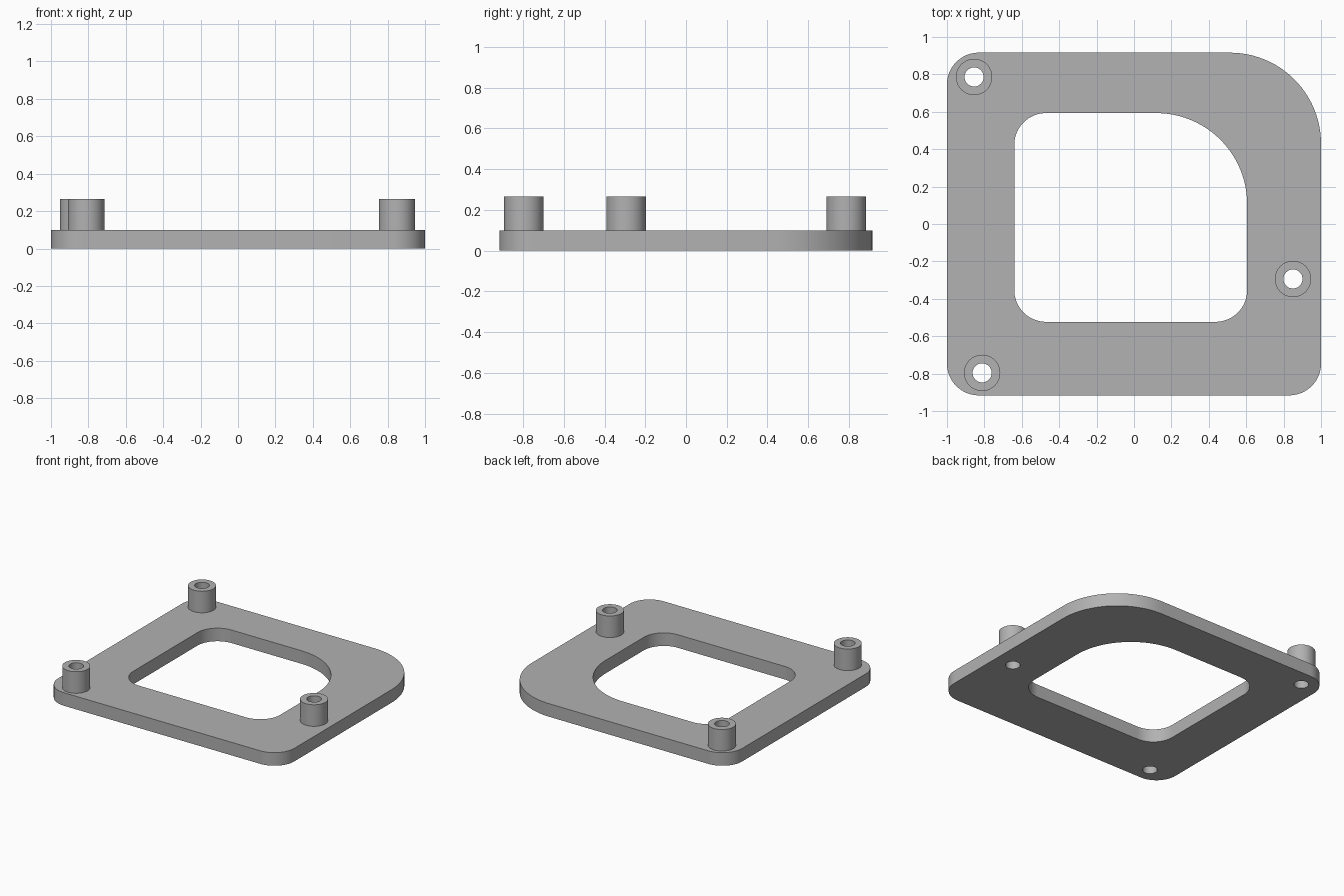
import bpy, bmesh
from math import sin, cos, pi

cube = bpy.data.objects.get("Cube")
if cube:
    bpy.data.objects.remove(cube, do_unlink=True)

PLATE_TOP, POST_TOP = 0.1, 0.265
POST_R, HOLE_R = 0.097, 0.051
POSTS = {"back_right_post": (-0.855, 0.786),
         "front_right_post": (-0.812, -0.796),
         "left_post": (0.85, -0.294)}

grey = bpy.data.materials.new("plain_grey")
grey.use_nodes = True
colour = (0.445, 0.445, 0.445, 1)
grey.diffuse_color = colour
grey.node_tree.nodes["Principled BSDF"].inputs["Base Color"].default_value = colour


def circle(cx, cy, r, n=48):
    return [(cx + r * cos(2 * pi * i / n), cy + r * sin(2 * pi * i / n)) for i in range(n)]


def rounded_outline(x0, x1, y0, y1, small, big, n=24):
    """Rectangle with three small rounded corners and one large one at +x +y."""
    corners = [(x1, y1, -1, -1, big), (x0, y1, 1, -1, small),
               (x0, y0, 1, 1, small), (x1, y0, -1, 1, small)]
    points = []
    for k, (x, y, sx, sy, r) in enumerate(corners):
        for i in range(n + 1):
            a = (k + i / n) * pi / 2
            points.append((x + sx * r + r * cos(a), y + sy * r + r * sin(a)))
    return points


def extruded(name, outlines, z0, z1):
    """Fill the outlines (inner ones become holes) and extrude from z0 to z1."""
    curve = bpy.data.curves.new(name, "CURVE")
    curve.dimensions, curve.fill_mode = "2D", "BOTH"
    curve.extrude = (z1 - z0) / 2
    for outline in outlines:
        spline = curve.splines.new("POLY")
        spline.points.add(len(outline) - 1)
        for p, (x, y) in zip(spline.points, outline):
            p.co = (x, y, 0, 1)
        spline.use_cyclic_u = True
    temp = bpy.data.objects.new(name + "_outline", curve)
    bpy.context.collection.objects.link(temp)
    bpy.context.view_layer.update()
    mesh = bpy.data.meshes.new_from_object(
        temp.evaluated_get(bpy.context.evaluated_depsgraph_get()))
    bpy.data.objects.remove(temp, do_unlink=True)

    # Weld the caps to the walls
    bm = bmesh.new()
    bm.from_mesh(mesh)
    bmesh.ops.remove_doubles(bm, verts=bm.verts, dist=0.0001)
    bmesh.ops.translate(bm, verts=bm.verts, vec=(0, 0, (z0 + z1) / 2))
    bmesh.ops.recalc_face_normals(bm, faces=bm.faces)
    bm.to_mesh(mesh)
    bm.free()

    mesh.name = name
    mesh.materials.clear()
    mesh.materials.append(grey)
    obj = bpy.data.objects.new(name, mesh)
    bpy.context.collection.objects.link(obj)
    bpy.ops.object.select_all(action="DESELECT")
    obj.select_set(True)
    bpy.context.view_layer.objects.active = obj
    bpy.ops.object.shade_smooth_by_angle(angle=pi / 6)
    return obj


# Frame plate with a window and three through holes
frame = rounded_outline(-1, 1, -0.916, 0.916, 0.17, 0.487)
window = rounded_outline(-0.64, 0.605, -0.523, 0.593, 0.17, 0.487)
holes = [circle(x, y, HOLE_R) for x, y in POSTS.values()]
extruded("base_plate", [frame, window] + holes, 0, PLATE_TOP)

# Hollow mounting posts around the holes
for post, (px, py) in POSTS.items():
    extruded(post, [circle(px, py, POST_R), circle(px, py, HOLE_R)], PLATE_TOP, POST_TOP)
